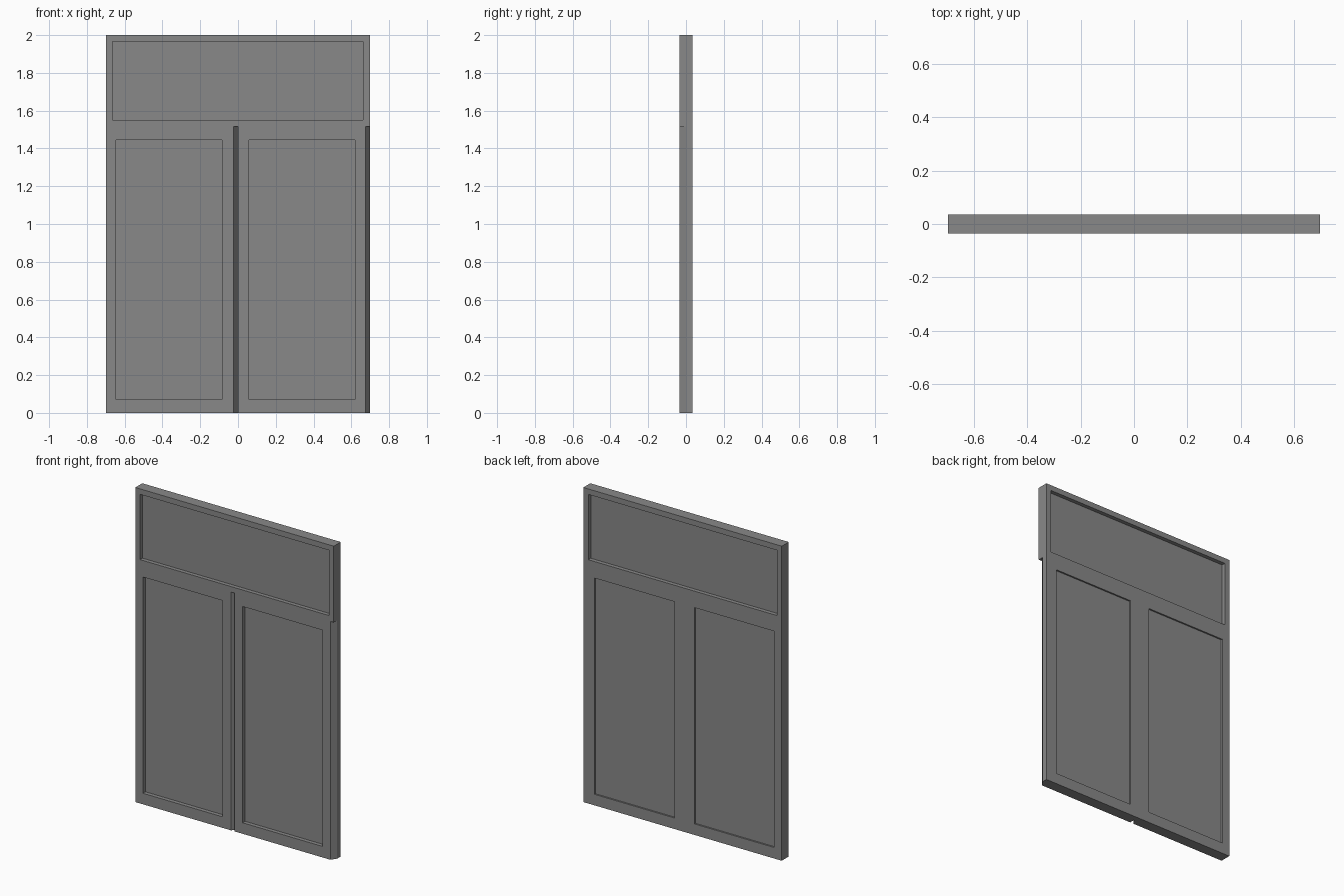
import bpy
import bmesh

old = bpy.data.objects.get("Cube")
if old:
    bpy.data.objects.remove(old, do_unlink=True)

HALF_W, HALF_T, HEIGHT = 0.698, 0.035, 2.0
GRIP, GRIP_TOP = 0.024, 1.515

grey = bpy.data.materials.new("plain grey")
grey.use_nodes = True
grey.diffuse_color = (0.25, 0.25, 0.25, 1)
grey.node_tree.nodes["Principled BSDF"].inputs["Base Color"].default_value = grey.diffuse_color


def prism(name, outline, z0, z1):
    """Extrude a plan outline from z0 up to z1."""
    bm = bmesh.new()
    base = bm.faces.new([bm.verts.new((x, y, z0)) for x, y in outline])
    top = bmesh.ops.extrude_face_region(bm, geom=[base])["geom"]
    verts = [v for v in top if isinstance(v, bmesh.types.BMVert)]
    bmesh.ops.translate(bm, verts=verts, vec=(0, 0, z1 - z0))
    bmesh.ops.recalc_face_normals(bm, faces=bm.faces)
    mesh = bpy.data.meshes.new(name)
    bm.to_mesh(mesh)
    bm.free()
    mesh.materials.append(grey)
    obj = bpy.data.objects.new(name, mesh)
    bpy.context.collection.objects.link(obj)
    return obj


def block(name, x0, x1, y0, y1, z0, z1):
    return prism(name, [(x0, y0), (x1, y0), (x1, y1), (x0, y1)], z0, z1)


def cut(body, cutter):
    cutter.hide_render = True
    mod = body.modifiers.new(cutter.name, "BOOLEAN")
    mod.operation = "DIFFERENCE"
    mod.solver = "EXACT"
    mod.object = cutter
    bpy.context.view_layer.objects.active = body
    bpy.ops.object.modifier_apply(modifier=mod.name)
    bpy.data.objects.remove(cutter, do_unlink=True)


# Solid slab holding the drawer front and both doors
body = block("cabinet_front", -HALF_W, HALF_W, -HALF_T, HALF_T, 0, HEIGHT)

# Recessed panels: x range, z range, front depth, back depth
panels = [
    (-0.665, 0.663, 1.55, 1.965, 0.025, 0.025),
    (-0.645, -0.085, 0.07, 1.445, 0.025, 0.01),
    (0.057, 0.62, 0.07, 1.445, 0.025, 0.01),
]
for x0, x1, z0, z1, front, back in panels:
    cut(body, block("front_recess", x0, x1, -0.1, -HALF_T + front, z0, z1))
    cut(body, block("back_recess", x0, x1, HALF_T - back, 0.1, z0, z1))

# Bevelled finger grip on the closing edge of each door
for edge in (0, HALF_W):
    grip = [(edge - 2 * GRIP, -2 * HALF_T), (edge, 0), (edge, -2 * HALF_T)]
    if edge:
        grip[1:] = [(edge + GRIP, HALF_T), (edge + GRIP, -2 * HALF_T)]
    cut(body, prism("finger_grip", grip, -0.1, GRIP_TOP))
